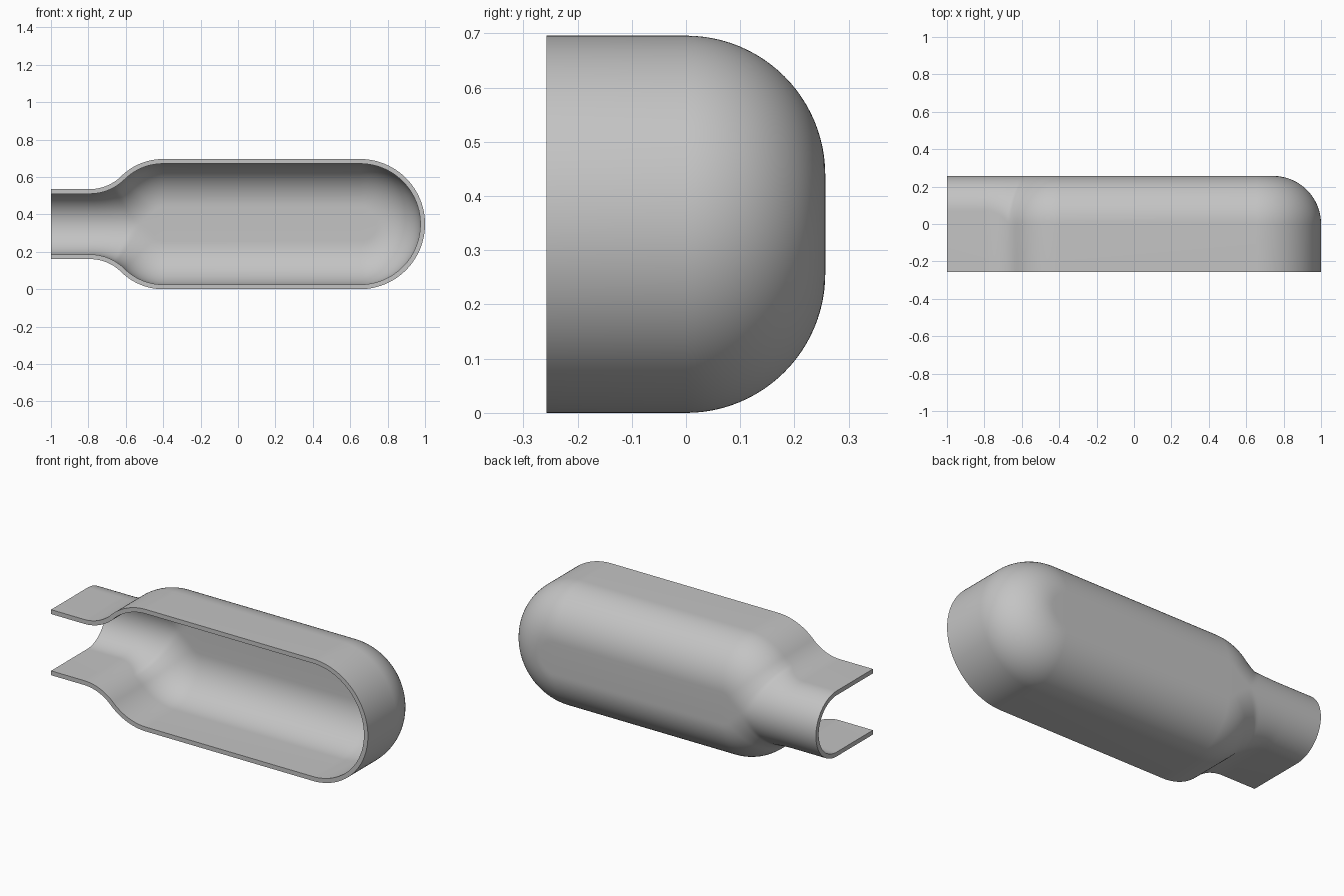
import bpy, bmesh
from math import sin, cos, acos, pi, radians

cube = bpy.data.objects.get("Cube")
if cube:
    bpy.data.objects.remove(cube)

BODY, NECK = 0.348, 0.187      # half heights, also the mid height of the model
DEPTH = 0.257                  # half depth and largest edge rounding
WALL = 0.025
CONVEX, CONCAVE = 0.32, 0.24   # shoulder radii
ARC = 24

# Upper half of the outline: (x, height above middle, normal angle, rounding)
turn = acos(1 - (BODY - NECK) / (CONVEX + CONCAVE))
body_start = -0.40
neck_end = body_start - (CONVEX + CONCAVE) * sin(turn)
upper = [(-1, NECK, 0, NECK)]
for i in range(ARC + 1):
    b = turn * i / ARC
    rounding = min(DEPTH, (NECK + CONCAVE) / cos(b) - CONCAVE)
    upper.append((neck_end + CONCAVE * sin(b), NECK + CONCAVE * (1 - cos(b)), -b, rounding))
for i in range(1, ARC + 1):
    b = turn * (1 - i / ARC)
    upper.append((body_start - CONVEX * sin(b), BODY - CONVEX * (1 - cos(b)), -b, DEPTH))
for i in range(2 * ARC + 1):
    c = pi / 2 * i / (2 * ARC)
    upper.append((1 - BODY + BODY * sin(c), BODY * cos(c), c, DEPTH))

# Mirror to the lower half
outline = upper + [(x, -h, pi - a, r) for x, h, a, r in reversed(upper[:-1])]

bm = bmesh.new()


def section(x, h, a, r, wall):
    """Wall line from the open front edge, round the back corner."""
    steps = [(-DEPTH, wall)]
    for k in range(ARC + 1):
        t = pi / 2 * k / ARC
        steps.append((DEPTH - r + (r - wall) * sin(t), r - (r - wall) * cos(t)))
    return [bm.verts.new((x - d * sin(a), y, BODY + h - d * cos(a))) for y, d in steps]


def skin(rows, flip):
    def face(*corners):
        bm.faces.new(corners[::-1] if flip else corners)
    for p, q in zip(rows, rows[1:]):
        for k in range(len(p) - 1):
            face(p[k], p[k + 1], q[k + 1], q[k])
    # Flat back panel joins the upper and lower halves
    last = len(rows) - 1
    for i in range(last // 2):
        p, q, r, s = (rows[j][-1] for j in (i, i + 1, last - i - 1, last - i))
        face(*((q, p, s) if q is r else (p, s, r, q)))


outer = [section(*p, 0) for p in outline]
inner = [section(*p, WALL) for p in outline]
skin(outer, False)
skin(inner, True)

# Front rim and the open neck rim
for i in range(len(outer) - 1):
    bm.faces.new((outer[i][0], outer[i + 1][0], inner[i + 1][0], inner[i][0]))
for o, n in ((outer[0], inner[0]), (outer[-1], inner[-1])):
    for k in range(len(o) - 1):
        bm.faces.new((o[k], o[k + 1], n[k + 1], n[k]))

bmesh.ops.remove_doubles(bm, verts=bm.verts, dist=0.0002)
bmesh.ops.recalc_face_normals(bm, faces=bm.faces)
mesh = bpy.data.meshes.new("bottle_half_shell")
bm.to_mesh(mesh)
bm.free()
shell = bpy.data.objects.new("bottle_half_shell", mesh)
bpy.context.collection.objects.link(shell)

# Single grey colour
grey = bpy.data.materials.new("plain_grey")
grey.use_nodes = True
colour = (0.55, 0.55, 0.55, 1)
grey.diffuse_color = colour
grey.node_tree.nodes["Principled BSDF"].inputs["Base Color"].default_value = colour
mesh.materials.append(grey)

bpy.ops.object.select_all(action='DESELECT')
shell.select_set(True)
bpy.context.view_layer.objects.active = shell
bpy.ops.object.shade_smooth_by_angle(angle=radians(30))
